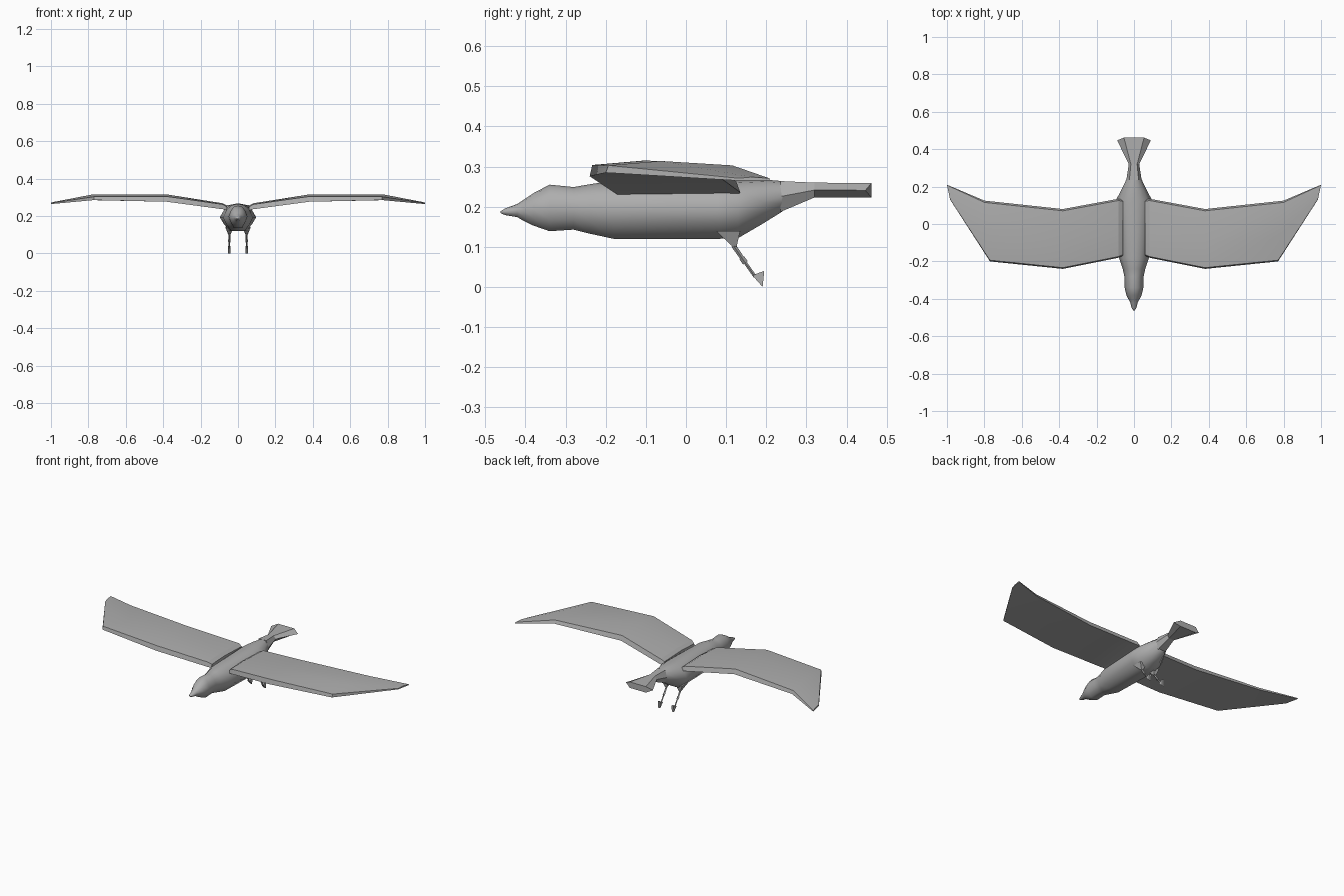
import bpy, bmesh, math
from mathutils import Vector

if "Cube" in bpy.data.objects:
    bpy.data.objects.remove(bpy.data.objects["Cube"])

grey = bpy.data.materials.new("feather grey")
grey.diffuse_color = (0.42, 0.42, 0.42, 1)
grey.use_nodes = True
grey.node_tree.nodes["Principled BSDF"].inputs["Base Color"].default_value = grey.diffuse_color


def loft(name, rings, angle=None):
    """Skin a list of equal-sized point rings and cap both ends."""
    bm = bmesh.new()
    vs = [[bm.verts.new(p) for p in r] for r in rings]
    n = len(rings[0])
    for a, b in zip(vs, vs[1:]):
        for i in range(n):
            j = (i + 1) % n
            bm.faces.new((a[i], a[j], b[j], b[i]))
    bm.faces.new(vs[0])
    bm.faces.new(vs[-1])
    bmesh.ops.recalc_face_normals(bm, faces=bm.faces)
    me = bpy.data.meshes.new(name)
    bm.to_mesh(me)
    bm.free()
    me.materials.append(grey)
    ob = bpy.data.objects.new(name, me)
    bpy.context.collection.objects.link(ob)
    if angle:
        bpy.ops.object.select_all(action='DESELECT')
        ob.select_set(True)
        bpy.context.view_layer.objects.active = ob
        bpy.ops.object.shade_smooth_by_angle(angle=math.radians(angle))
    return ob


# Cross-section shared by body and tail: flat belly, widest at mid height
SECTION = [(0, 1), (.42, .9), (.75, .58), (1, 0), (.78, -.5), (.45, -1),
           (-.45, -1), (-.78, -.5), (-1, 0), (-.75, .58), (-.42, .9)]


def body_ring(y, z0, z1, w):
    zc, h = (z0 + z1) / 2, (z1 - z0) / 2
    return [(u * w, y, zc + v * h) for u, v in SECTION]


# Body with head and beak: y, bottom, top, half width
body = [(-.462, .184, .189, .004), (-.45, .179, .196, .012),
        (-.42, .174, .207, .02), (-.405, .165, .217, .028),
        (-.38, .153, .234, .041), (-.34, .139, .255, .05),
        (-.28, .143, .249, .052), (-.24, .133, .256, .06),
        (-.18, .12, .265, .08), (.08, .12, .266, .097),
        (.13, .122, .267, .095), (.19, .157, .268, .064),
        (.24, .188, .264, .04)]
loft("body", [body_ring(*r) for r in body], 60)

# Tail: six-sided section flaring into a fan
def tail_ring(y, z0, z1, w, sweep=0):
    zc = (z0 + z1) / 2
    return [(-w * .6, y, z1), (w * .6, y, z1), (w, y - sweep, zc),
            (w * .6, y, z0), (-w * .6, y, z0), (-w, y - sweep, zc)]


loft("tail", [tail_ring(.235, .187, .264, .041), tail_ring(.32, .223, .26, .028),
              tail_ring(.462, .223, .259, .09, .015)])

# Wing stations: front x, y; back x, y; bottom z, edge z, ridge z
stations = [(.06, -.17, .06, .13, .23, .25, .256),
            (.082, -.18, .082, .135, .236, .262, .268),
            (.38, -.24, .38, .08, .276, .304, .315),
            (.77, -.20, .80, .125, .285, .303, .314),
            (.983, .13, 1.0, .21, .265, .271, .274)]


def wing_ring(s, st):
    fx, fy, bx, by, z0, z1, z2 = st
    f, b = Vector((s * fx, fy, 0)), Vector((s * bx, by, 0))

    def at(t, z):
        p = f.lerp(b, t)
        return (p.x, p.y, z)
    return [at(0, z0), at(.02, z1), at(.42, z2), at(.97, z1), at(1, z0)]


def rod(name, x, a, b, r0, r1):
    """Thin square rod between two (y, z) points."""
    d = (Vector(b) - Vector(a)).normalized()
    n = Vector((-d.y, d.x))
    rings = []
    for p, r in ((a, r0), (b, r1)):
        rings.append([(x + i * r, p[0] + j * n.x * r, p[1] + j * n.y * r)
                      for i, j in ((1, 0), (0, 1), (-1, 0), (0, -1))])
    loft(name, rings)


def plate(name, x, w, pts):
    """Flat (y, z) outline given thickness across x."""
    loft(name, [[(x + k * w, y, z) for y, z in pts] for k in (-1, 1)])


for s, side in ((-1, "left"), (1, "right")):
    loft(side + "_wing", [wing_ring(s, st) for st in stations], 20)
    x = s * .046
    # Thigh wedge tapering down to the shin
    loft(side + "_thigh", [
        [(x + i * .022, y, .14) for i, y in ((-1, .075), (1, .075), (1, .135), (-1, .135))],
        [(x + i * .006, y, z) for i, y, z in ((-1, .112, .104), (1, .112, .104),
                                              (1, .126, .1), (-1, .126, .1))]])
    rod(side + "_shin", x, (.118, .104), (.144, .066), .006, .005)
    rod(side + "_ankle", x, (.139, .073), (.148, .06), .007, .007)
    rod(side + "_lower_leg", x, (.144, .066), (.172, .026), .004, .004)
    plate(side + "_foot", x, .007, [(.166, .028), (.175, .018), (.191, 0),
                                    (.195, .04), (.178, .034)])
